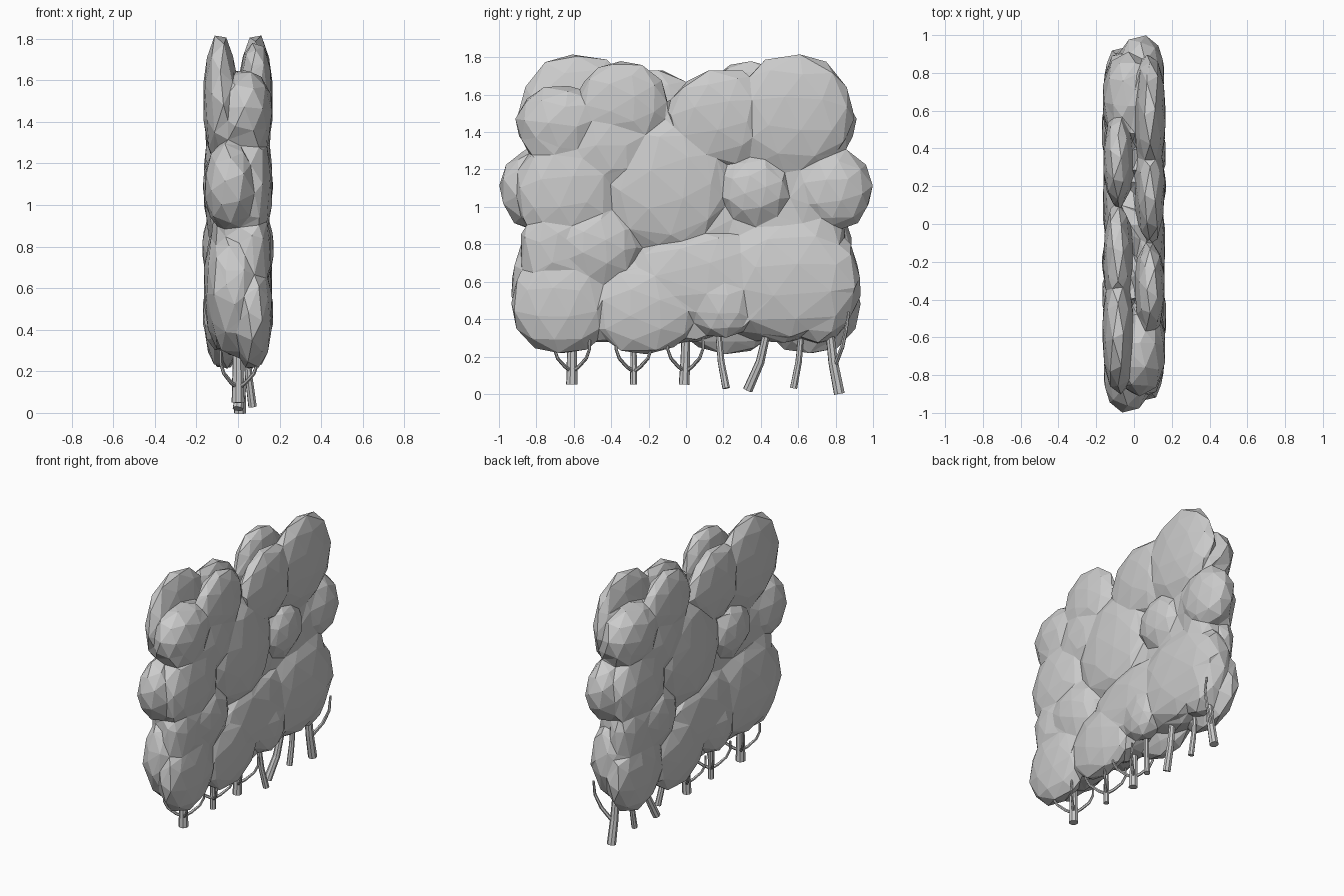
import bpy, bmesh, math, random
from mathutils import Vector, Matrix


def make_object(name, bm):
    mesh = bpy.data.meshes.new(name)
    bmesh.ops.recalc_face_normals(bm, faces=bm.faces)
    bm.to_mesh(mesh)
    bm.free()
    obj = bpy.data.objects.new(name, mesh)
    bpy.context.collection.objects.link(obj)
    return obj


def add_clump(bm, x, y, z, rx, ry, rz, turn=0, power=0.85):
    # faceted ellipsoid, squared off across the thickness of the hedge
    verts = bmesh.ops.create_icosphere(bm, subdivisions=2, radius=1)["verts"]
    spin = Matrix.Rotation(random.uniform(0, 6.28), 3, 'X')
    for v in verts:
        p = spin @ v.co.normalized()
        sx = math.copysign(abs(p.x) ** power, p.x)
        k = random.uniform(0.99, 1.06)
        v.co = (x + rx * sx, y + ry * k * p.y, z + rz * k * p.z)
    bmesh.ops.rotate(bm, verts=verts, cent=(0, 0, 0), matrix=Matrix.Rotation(turn, 3, 'Z'))


def add_tube(bm, points, radii, sides=8):
    pts = [Vector(p) for p in points]
    rings = []
    for i, p in enumerate(pts):
        d = (pts[min(i + 1, len(pts) - 1)] - pts[max(i - 1, 0)]).normalized()
        u = d.cross(Vector((0.3, 1, 0)) if abs(d.y) < 0.9 else Vector((1, 0, 0))).normalized()
        w = d.cross(u)
        rings.append([bm.verts.new(p + radii[i] * (math.cos(a) * u + math.sin(a) * w))
                      for a in (2 * math.pi * k / sides for k in range(sides))])
    for a, b in zip(rings, rings[1:]):
        for k in range(sides):
            n = (k + 1) % sides
            bm.faces.new((a[k], a[n], b[n], b[k]))
    bm.faces.new(rings[0][::-1])
    bm.faces.new(rings[-1])


# Foliage clumps of one side: y, z, half width, half height, x offset, half thickness
clumps = [
    (0.57, 1.50, 0.325, 0.315, 0.085, 0.085),
    (0.20, 1.49, 0.30, 0.25, 0.085, 0.080),
    (-0.10, 1.12, 0.34, 0.36, 0.072, 0.095),
    (0.37, 1.09, 0.19, 0.18, 0.072, 0.100),
    (0.79, 1.09, 0.205, 0.215, 0.035, 0.130),
    (0.53, 0.61, 0.41, 0.31, 0.068, 0.100),
    (0.20, 0.48, 0.17, 0.18, 0.080, 0.093),
    (0.10, 0.62, 0.42, 0.26, 0.070, 0.090),
    (-0.22, 0.46, 0.30, 0.25, 0.070, 0.095),
    (-0.67, 0.49, 0.27, 0.28, 0.068, 0.100),
    (-0.49, 0.79, 0.23, 0.20, 0.075, 0.100),
    (-0.64, 1.08, 0.27, 0.29, 0.070, 0.098),
    (-0.66, 1.44, 0.25, 0.21, 0.030, 0.140),
    (-0.34, 1.55, 0.24, 0.23, 0.085, 0.080),
    (-0.70, 0.78, 0.19, 0.26, 0.065, 0.095),
    (-0.40, 1.33, 0.26, 0.24, 0.070, 0.090),
    (0.72, 0.60, 0.215, 0.29, 0.015, 0.145),
]
bm = bmesh.new()
# The far side is the near side turned half round
for turn in (0, math.pi):
    random.seed(7)
    for y, z, ry, rz, x, rx in clumps:
        add_clump(bm, x, y, z, rx, ry, rz, turn)
# Inner foliage joins both sides and closes the ends
for y in (-0.48, 0, 0.48):
    for z in (0.53, 0.90, 1.22):
        add_clump(bm, 0, y, z, 0.11, 0.34, 0.26, 0, 0.5)
for turn in (0, math.pi):
    for z, ry, rz in ((0.50, 0.19, 0.23), (0.80, 0.15, 0.25), (1.10, 0.19, 0.26), (1.42, 0.18, 0.22)):
        add_clump(bm, 0.01, -0.70, z, 0.14, ry, rz, turn, 0.5)
foliage = make_object("foliage", bm)
# Fuse the clumps into one shell, then thin it to large flat facets
fuse = foliage.modifiers.new("fuse", 'REMESH')
fuse.mode = 'VOXEL'
fuse.voxel_size = 0.014
fuse.use_smooth_shade = False
thin = foliage.modifiers.new("facets", 'DECIMATE')
thin.ratio = 0.014

# Trunks: foot x, y, z, then top x, y, radius
trunks = [
    (0.00, -0.61, 0.05, 0.00, -0.61, 0.032),
    (0.00, -0.28, 0.05, 0.00, -0.28, 0.020),
    (0.00, -0.01, 0.05, 0.00, 0.00, 0.030),
    (0.07, 0.215, 0.03, 0.04, 0.17, 0.021),
    (0.00, 0.33, 0.02, 0.04, 0.44, 0.027),
    (0.00, 0.575, 0.03, 0.00, 0.62, 0.020),
    (0.01, 0.82, 0.00, 0.01, 0.765, 0.030),
]
diagonals = ((0.9, 0.9), (-0.8, 0.9), (0.9, -0.9), (-0.8, -0.9))
for i, (x0, y0, z0, x1, y1, r) in enumerate(trunks):
    bm = bmesh.new()
    mx, my = x0 + 0.6 * (x1 - x0), y0 + 0.6 * (y1 - y0)
    add_tube(bm, [(x0, y0, z0), (mx, my, 0.17), (x1, y1, 0.36)], [r, r * 0.9, r * 0.75])
    # Curved side branches on the upright trunks
    for dx, dy in diagonals if i < 3 else ():
        path = [(mx + dx * a, my + dy * a, z) for a, z in
                ((0, 0.12), (0.04, 0.145), (0.085, 0.19), (0.105, 0.24), (0.105, 0.30))]
        add_tube(bm, path, [0.011, 0.010, 0.009, 0.008, 0.007], 6)
    make_object(f"trunk_{i + 1}", bm)

# Slim outer stem at the back end
bm = bmesh.new()
add_tube(bm, [(0.02, 0.80, 0.16), (0.08, 0.835, 0.25), (0.115, 0.855, 0.34), (0.115, 0.87, 0.44)],
         [0.013, 0.012, 0.010, 0.007], 6)
make_object("outer_stem", bm)
